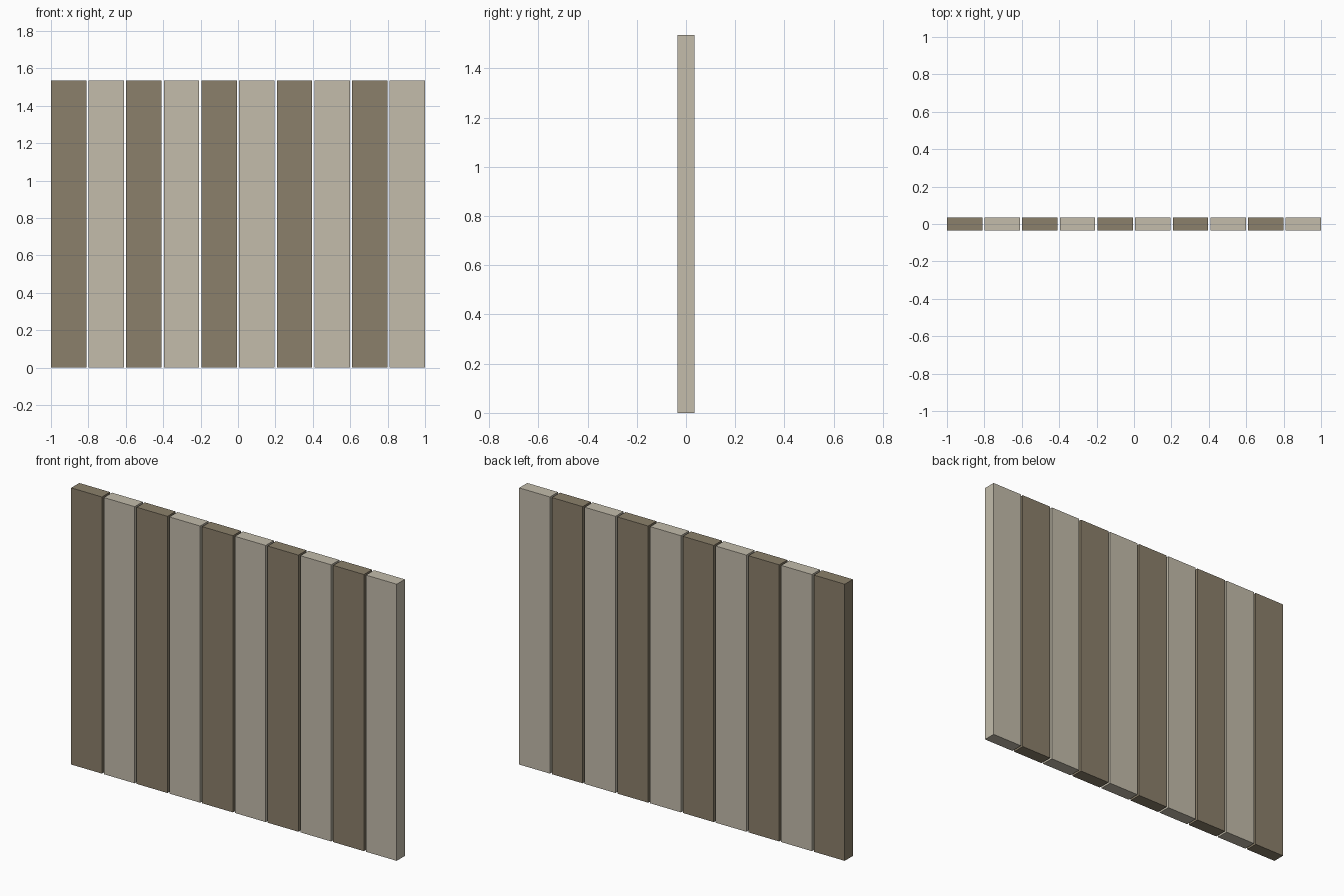
import bpy

if "Cube" in bpy.data.objects:
    bpy.data.objects.remove(bpy.data.objects["Cube"])

COUNT = 10
WIDTH, DEPTH, HEIGHT = 0.189, 0.071, 1.536
PITCH = (2.0 - WIDTH) / (COUNT - 1)


def make_material(name, color):
    mat = bpy.data.materials.new(name)
    mat.diffuse_color = (*color, 1.0)
    mat.use_nodes = True
    mat.node_tree.nodes["Principled BSDF"].inputs["Base Color"].default_value = mat.diffuse_color
    return mat


dark = make_material("dark_wood", (0.26, 0.216, 0.147))
light = make_material("light_wood", (0.546, 0.503, 0.407))


def add_plank(index):
    x = -1.0 + WIDTH / 2 + index * PITCH
    bpy.ops.mesh.primitive_cube_add(size=1, location=(x, 0, HEIGHT / 2))
    plank = bpy.context.object
    plank.name = f"plank_{index + 1}"
    plank.scale = (WIDTH, DEPTH, HEIGHT)
    bpy.ops.object.transform_apply(location=False, rotation=False, scale=True)
    plank.data.materials.append(light if index % 2 else dark)


# Row of upright planks in alternating shades with narrow gaps
for i in range(COUNT):
    add_plank(i)
